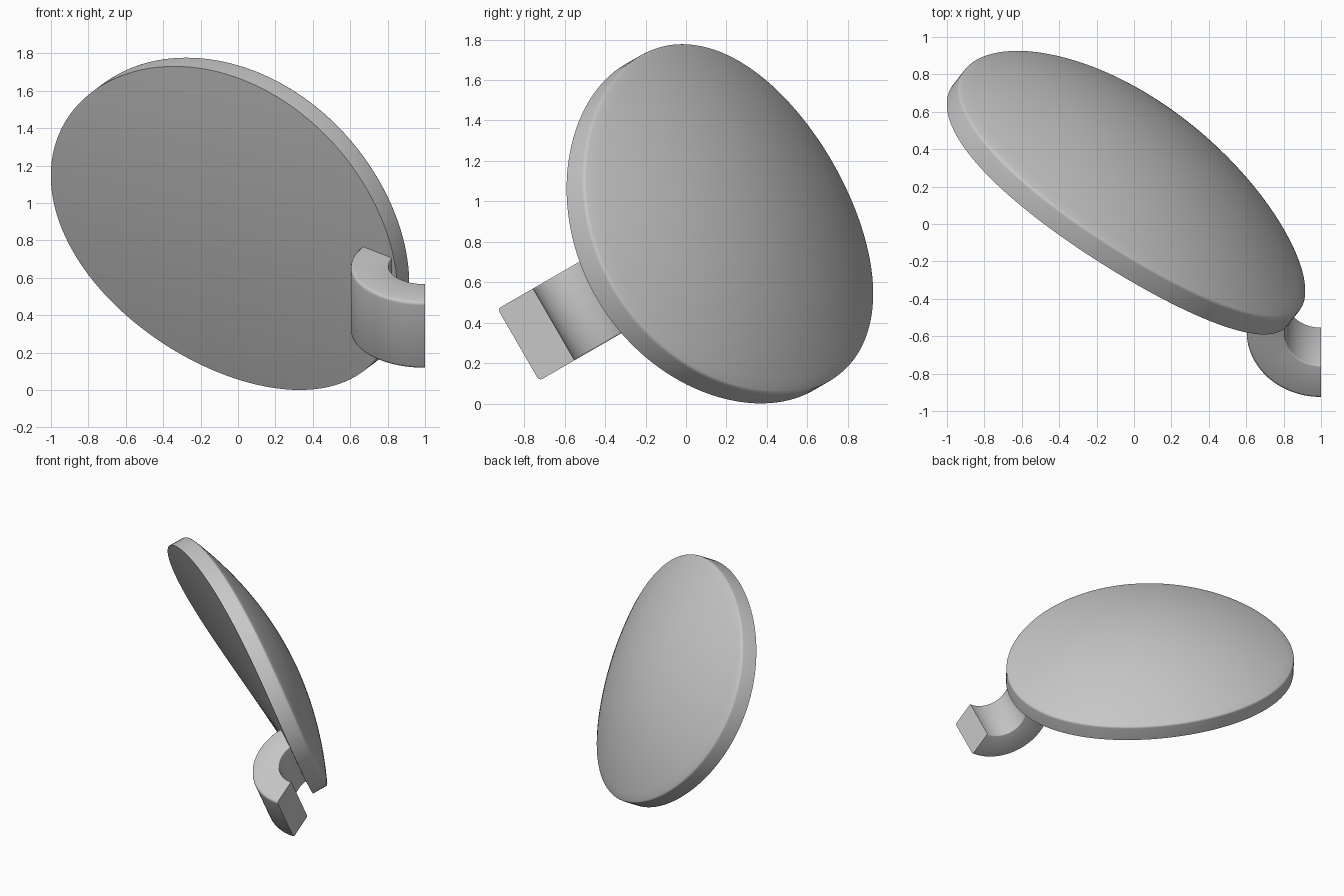
import bpy, bmesh
from math import sin, cos, radians
from mathutils import Vector, Matrix

cube = bpy.data.objects.get("Cube")
if cube:
    bpy.data.objects.remove(cube)

grey = bpy.data.materials.new("plain_grey")
grey.use_nodes = True
grey.diffuse_color = (0.57, 0.57, 0.57, 1)
grey.node_tree.nodes["Principled BSDF"].inputs["Base Color"].default_value = (0.57, 0.57, 0.57, 1)

# Shared directions: bend axis, bend plane, and the way the disc faces
TURN = radians(34)
X = Vector((1, 0, 0))
AXIS = Vector((0, -0.5, 0.866))
ACROSS = Vector((0, 0.866, 0.5))
NORMAL = X * sin(TURN) + ACROSS * cos(TURN)
LONG = X * cos(TURN) - ACROSS * sin(TURN)


def frame(x, y, z, origin):
    m = Matrix((x, y, z)).transposed().to_4x4()
    m.translation = origin
    return m


def finish(bm, name, matrix, angle):
    bmesh.ops.transform(bm, matrix=matrix, verts=bm.verts)
    bmesh.ops.recalc_face_normals(bm, faces=bm.faces)
    mesh = bpy.data.meshes.new(name)
    bm.to_mesh(mesh)
    bm.free()
    mesh.materials.append(grey)
    obj = bpy.data.objects.new(name, mesh)
    bpy.context.collection.objects.link(obj)
    bpy.ops.object.select_all(action="DESELECT")
    obj.select_set(True)
    bpy.context.view_layer.objects.active = obj
    bpy.ops.object.shade_smooth_by_angle(angle=radians(angle))


# Oval disc: near-flat front, straight wall, narrow rounded edge and domed back.
# The rim follows the dome, so the long ends sit a little further forward.
HALF_LONG, HALF_SHORT, WALL, DOME, SWEEP = 1.118, 0.931, 0.12, 0.23, 0.045
SEGS, RINGS, EDGE = 128, 20, 0.988
profile = [(i / RINGS, 0) for i in range(1, RINGS + 1)]
profile += [(1, WALL - 0.014), (0.999, WALL - 0.006), (0.995, WALL), (EDGE, WALL + 0.005)]
for i in range(1, RINGS):
    s = EDGE * (1 - i / RINGS)
    profile.append((s, WALL + DOME * (1 - s * s)))
bm = bmesh.new()
rings = []
for s, h in profile:
    ring = []
    for k in range(SEGS):
        t = radians(360 * k / SEGS)
        ring.append(bm.verts.new((HALF_LONG * s * cos(t), HALF_SHORT * s * sin(t),
                                  h - SWEEP * s * s * cos(2 * t))))
    rings.append(ring)
for low, high in zip(rings, rings[1:]):
    for k in range(SEGS):
        n = (k + 1) % SEGS
        bm.faces.new((low[k], low[n], high[n], high[k]))
for ring, height in ((rings[0], 0), (rings[-1], WALL + DOME)):
    tip = bm.verts.new((0, 0, height))
    for k in range(SEGS):
        bm.faces.new((ring[k], ring[(k + 1) % SEGS], tip))
finish(bm, "domed_disc", frame(LONG, AXIS, NORMAL, Vector((-0.049, 0.131, 0.852))), 40)

# Curved arm: rectangular section swept from the free end to the disc
INNER, OUTER, HALF_WIDTH, STEPS = 0.195, 0.397, 0.205, 40
bm = bmesh.new()
sections = []
for i in range(STEPS + 1):
    t = radians(-90) + (TURN + radians(90)) * i / STEPS
    sections.append([bm.verts.new((-r * cos(t), r * sin(t), w)) for r, w in
                     ((INNER, -HALF_WIDTH), (OUTER, -HALF_WIDTH),
                      (OUTER, HALF_WIDTH), (INNER, HALF_WIDTH))])
for a, b in zip(sections, sections[1:]):
    for k in range(4):
        n = (k + 1) % 4
        bm.faces.new((a[k], a[n], b[n], b[k]))
bm.faces.new(sections[0])
bm.faces.new(sections[-1])
# Round off the long edges, the outer pair more than the inner pair
for radius, size in ((OUTER, 0.018), (INNER, 0.008)):
    edges = [e for e in bm.edges
             if all(abs(v.co.xy.length - radius) < 0.001 for v in e.verts)
             and abs(e.verts[0].co.z - e.verts[1].co.z) < 0.01]
    bmesh.ops.bevel(bm, geom=edges, offset=size, segments=3, profile=0.5, affect="EDGES")
finish(bm, "curved_arm", frame(X, ACROSS, AXIS, Vector((1, -0.485, 0.489))), 40)
